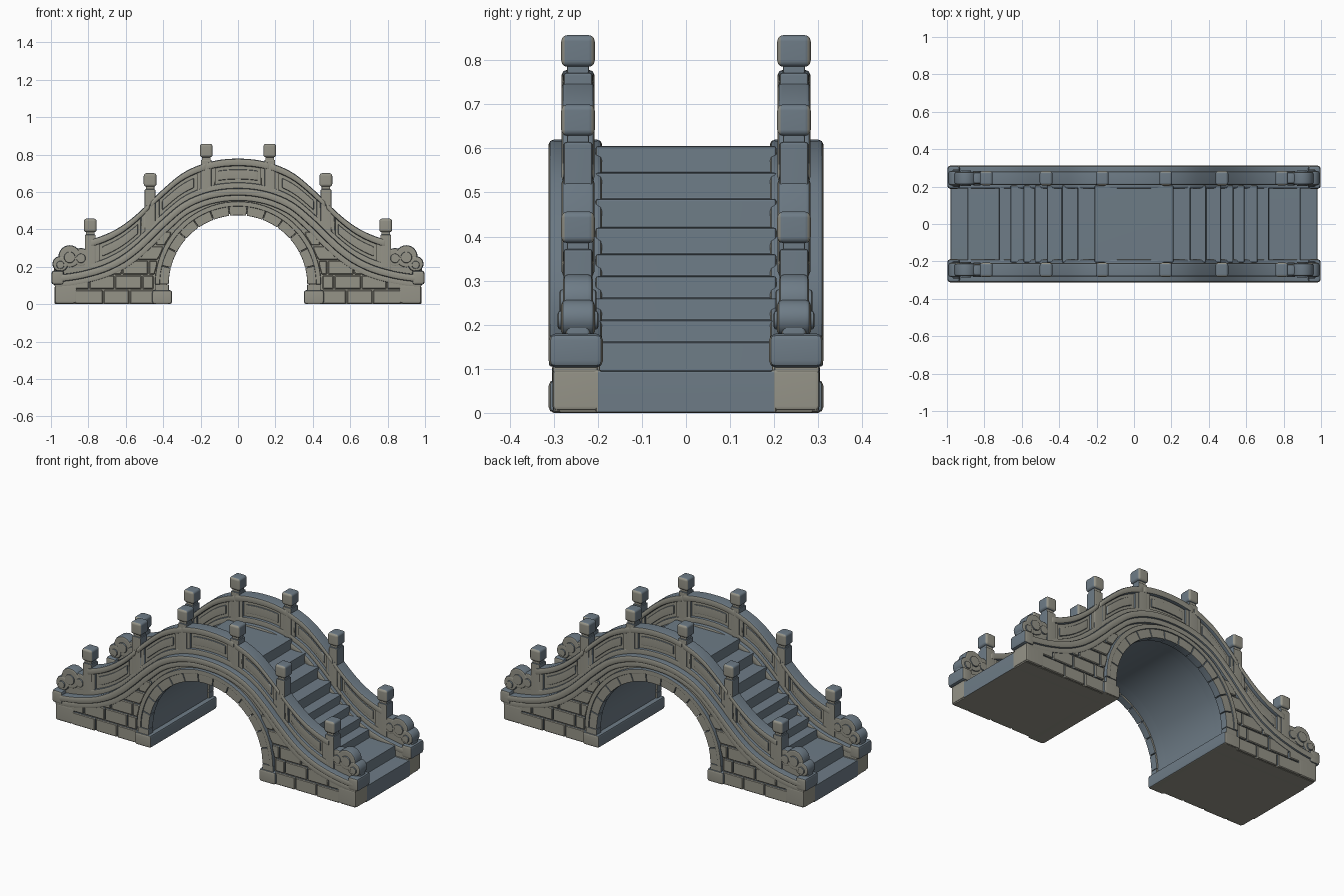
import bpy, bmesh, math, random

if "Cube" in bpy.data.objects:
    bpy.data.objects.remove(bpy.data.objects["Cube"])
random.seed(4)


def material(name, rgb):
    m = bpy.data.materials.new(name)
    m.diffuse_color = (*rgb, 1)
    m.use_nodes = True
    m.node_tree.nodes["Principled BSDF"].inputs["Base Color"].default_value = m.diffuse_color
    return m


BEIGE = material("warm grey stone", (0.30, 0.293, 0.245))
BLUE = material("blue grey stone", (0.155, 0.20, 0.24))

# deck curve: distance from the middle, height of the ledge top
DECK = [(0, .62), (.1, .613), (.2, .588), (.3, .54), (.4, .458), (.47, .39), (.55, .315),
        (.63, .255), (.72, .21), (.82, .18), (.9, .165), (1, .155)]
ARCH_Z = 0.105


def deck(x):
    x = min(abs(x), 0.999)
    pts = [(-.1, .613)] + DECK + [(1.1, .15)]
    i = max(k for k in range(1, len(pts) - 2) if pts[k][0] <= x)
    (xa, za), (xb, zb), (xc, zc), (xd, zd) = pts[i - 1:i + 3]
    h = xc - xb
    t = (x - xb) / h
    m0, m1 = (zc - za) / (xc - xa) * h, (zd - zb) / (xd - xb) * h
    return ((2*t**3 - 3*t*t + 1) * zb + (t**3 - 2*t*t + t) * m0
            + (3*t*t - 2*t**3) * zc + (t**3 - t*t) * m1)


def stretch(x):
    s = (deck(x + .005) - deck(x - .005)) / .01
    return math.sqrt(1 + s * s)


def finish(bm, name, bevel=0.006, mirror="", segs=2):
    bmesh.ops.recalc_face_normals(bm, faces=bm.faces)
    if bevel:
        edges = [e for e in bm.edges if e.calc_face_angle(0) > 0.6]
        bmesh.ops.bevel(bm, geom=edges, offset=bevel, segments=segs, profile=0.5,
                        affect='EDGES', clamp_overlap=True)
    bm.normal_update()
    # side faces, undersides and abutment ends are warm, everything else is blue grey
    for f in bm.faces:
        n, c = f.normal, f.calc_center_median()
        warm = abs(n.y) > 0.5 or (n.z < -0.5 and c.z < 0.03)
        warm = warm or (abs(n.x) > .6 and abs(c.x) > .9 and c.z < .11 and abs(c.y) > .19)
        f.material_index = 0 if warm else 1
        f.smooth = True
    for e in bm.edges:
        e.smooth = e.calc_face_angle(0) < 0.7
    me = bpy.data.meshes.new(name)
    bm.to_mesh(me)
    bm.free()
    me.materials.append(BEIGE)
    me.materials.append(BLUE)
    ob = bpy.data.objects.new(name, me)
    bpy.context.collection.objects.link(ob)
    if mirror:
        m = ob.modifiers.new("mirror", 'MIRROR')
        m.use_axis = ("x" in mirror, "y" in mirror, False)
        m.use_mirror_merge = False
    w = ob.modifiers.new("normals", 'WEIGHTED_NORMAL')
    w.keep_sharp = True
    return ob


def add_prism(bm, pts, y0, y1):
    a = [bm.verts.new((x, y0, z)) for x, z in pts]
    b = [bm.verts.new((x, y1, z)) for x, z in pts]
    bm.faces.new(a)
    bm.faces.new(b[::-1])
    for i in range(len(pts)):
        j = (i + 1) % len(pts)
        bm.faces.new((a[i], b[i], b[j], a[j]))


def prism(name, pts, y0, y1, **kw):
    bm = bmesh.new()
    add_prism(bm, pts, y0, y1)
    return finish(bm, name, **kw)


def box_pts(x0, x1, z0, z1):
    return [(x0, z0), (x1, z0), (x1, z1), (x0, z1)]


def strip(name, x0, x1, lo, hi, y0, y1, normal=False, **kw):
    """Bar that follows the deck curve between two height offsets."""
    n = max(6, int((x1 - x0) / 0.025))
    bm = bmesh.new()
    rows = []
    for i in range(n + 1):
        x = x0 + (x1 - x0) * i / n
        k = stretch(x) if normal else 1
        z = deck(x)
        rows.append([bm.verts.new((x, y, z + o * k))
                     for y, o in ((y0, lo), (y1, lo), (y1, hi), (y0, hi))])
    for a, b in zip(rows, rows[1:]):
        for j in range(4):
            k = (j + 1) % 4
            bm.faces.new((a[j], a[k], b[k], b[j]))
    bm.faces.new(rows[0])
    bm.faces.new(rows[-1][::-1])
    return finish(bm, name, **kw)


def arc(r, a0, a1, n):
    return [(r * math.cos(a0 + (a1 - a0) * i / n), ARCH_Z + r * math.sin(a0 + (a1 - a0) * i / n))
            for i in range(n + 1)]


# stairs and arch barrel in one body
risers = [(.89, .095), (.72, .16), (.66, .21), (.59, .26), (.53, .31), (.465, .36),
          (.385, .42), (.30, .485), (.21, .545)]
treads = [z for _, z in risers[1:]] + [.605]
half = [(.98, 0), (.98, .095)]
for (x, z), top in zip(risers, treads):
    half += [(x, z), (x, top)]
opening = [(-.38, 0)] + arc(.38, math.pi, 0, 36) + [(.38, 0)]
prism("stair_body", half + [(-x, z) for x, z in half[::-1]] + opening, -.205, .205, bevel=.005)

# side walls below the ledge
N = 60
top = [(.975 - 1.95 * i / N, deck(.975 - 1.95 * i / N) - .035) for i in range(N + 1)]
prism("side_wall", [(.975, 0)] + top + [(-.975, 0)] + opening, -.288, -.195,
      mirror="y", bevel=.005)

# masonry blocks on the side walls
bm = bmesh.new()
course = .078
for row in range(6):
    z0, z1 = row * course + .003, (row + 1) * course - .003
    x = .30 + (row % 2) * .07
    while x < .97:
        xe = min(x + random.uniform(.13, .19), .978)
        if xe > .92:
            xe = .978
        lower, upper = [], []
        for i in range(13):
            px = x + .003 + (xe - x - .006) * i / 12
            if px < .445 and row == 0:
                continue
            ring = ARCH_Z + math.sqrt(.445**2 - px * px) if px < .445 else 0
            lo, hi = max(z0, ring), min(z1, deck(px) - .055 * stretch(px))
            if hi - lo > .012:
                lower.append((px, lo))
                upper.append((px, hi))
        if len(lower) > 2:
            add_prism(bm, lower + upper[::-1], -.298 - random.uniform(0, .004), -.28)
        x = xe
finish(bm, "masonry_blocks", bevel=.004, mirror="xy", segs=1)

# arch ring of wedge stones with a raised outer moulding
bm = bmesh.new()
for i in range(13):
    a0, a1 = math.pi * i / 13 + .004, math.pi * (i + 1) / 13 - .004
    add_prism(bm, arc(.37, a0, a1, 5) + arc(.442, a1, a0, 5), -.304, -.26)
for s in (-1, 1):
    add_prism(bm, box_pts(*sorted((s * .37, s * .442)), 0, ARCH_Z), -.304, -.26)
finish(bm, "arch_ring", bevel=.004, mirror="y")
prism("arch_moulding", arc(.418, 0, math.pi, 40) + arc(.444, math.pi, 0, 40), -.311, -.27,
      bevel=.005, mirror="y")

# footings along the arch and end ledge blocks
prism("arch_footing", box_pts(.352, .46, 0, .075), -.312, .312, bevel=.014, mirror="x")
prism("base_end", box_pts(.86, .98, .005, .1), -.303, -.19, bevel=.01, mirror="xy")
prism("ledge_end", box_pts(.93, .998, .103, .18), -.312, -.188, bevel=.016, mirror="xy")

# two-step ledge following the deck
strip("ledge_upper", -.985, .985, -.04, 0, -.312, -.19, normal=True, bevel=.012, mirror="y")
strip("ledge_lower", -.98, .98, -.068, -.036, -.303, -.2, normal=True, bevel=.008, mirror="y")

# railing panels between the posts
for nm, x0, x1, mir in (("middle", -.17, .17, "y"), ("upper", .17, .47, "xy"),
                        ("lower", .47, .79, "xy")):
    strip(nm + "_panel", x0, x1, -.01, .14, -.262, -.228, bevel=0, mirror=mir)
    strip(nm + "_top_rail", x0, x1, .118, .158, -.282, -.208, bevel=.011, mirror=mir)
    strip(nm + "_bottom_rail", x0, x1, -.01, .03, -.278, -.212, bevel=.008, mirror=mir)
    strip(nm + "_tablet", x0 + .065, x1 - .065, .048, .1, -.269, -.221, bevel=.006, mirror=mir)
    for k, xs in enumerate((x0 + .025, x1 - .05)):
        strip(f"{nm}_stile_{k}", xs, xs + .025, .02, .13, -.274, -.216, bevel=.006, mirror=mir)

# posts with necks and rounded caps
for nm, x, zt in (("crown", .17, .857), ("mid", .47, .70), ("end", .79, .457)):
    zb = deck(x) - .05
    prism(nm + "_post", box_pts(x - .029, x + .029, zb, zt - .085), -.278, -.212,
          bevel=.007, mirror="xy")
    prism(nm + "_post_neck", box_pts(x - .023, x + .023, zt - .1, zt - .05), -.27, -.22,
          bevel=.004, mirror="xy")
    prism(nm + "_post_cap", box_pts(x - .034, x + .034, zt - .072, zt), -.283, -.207,
          bevel=.014, mirror="xy", segs=3)

# cloud scrolls at the railing ends


def disc(cx, cz, r, n=24):
    return [(cx + r * math.cos(2 * math.pi * i / n), cz + r * math.sin(2 * math.pi * i / n))
            for i in range(n)]


prism("scroll_base", [(.79, .15), (.985, .15), (.985, .2), (.95, .225), (.9, .26), (.79, .29)],
      -.272, -.218, bevel=.008, mirror="xy")
for k, (cx, cz, r, y) in enumerate(((.90, .255, .06, .279), (.95, .215, .042, .283),
                                    (.84, .25, .05, .275))):
    prism(f"scroll_lobe_{k}", disc(cx, cz, r), -y, y - .49, bevel=.012, mirror="xy")
    prism(f"scroll_eye_{k}", disc(cx, cz - .005, r * .5), -y - .008, y - .482,
          bevel=.006, mirror="xy")
